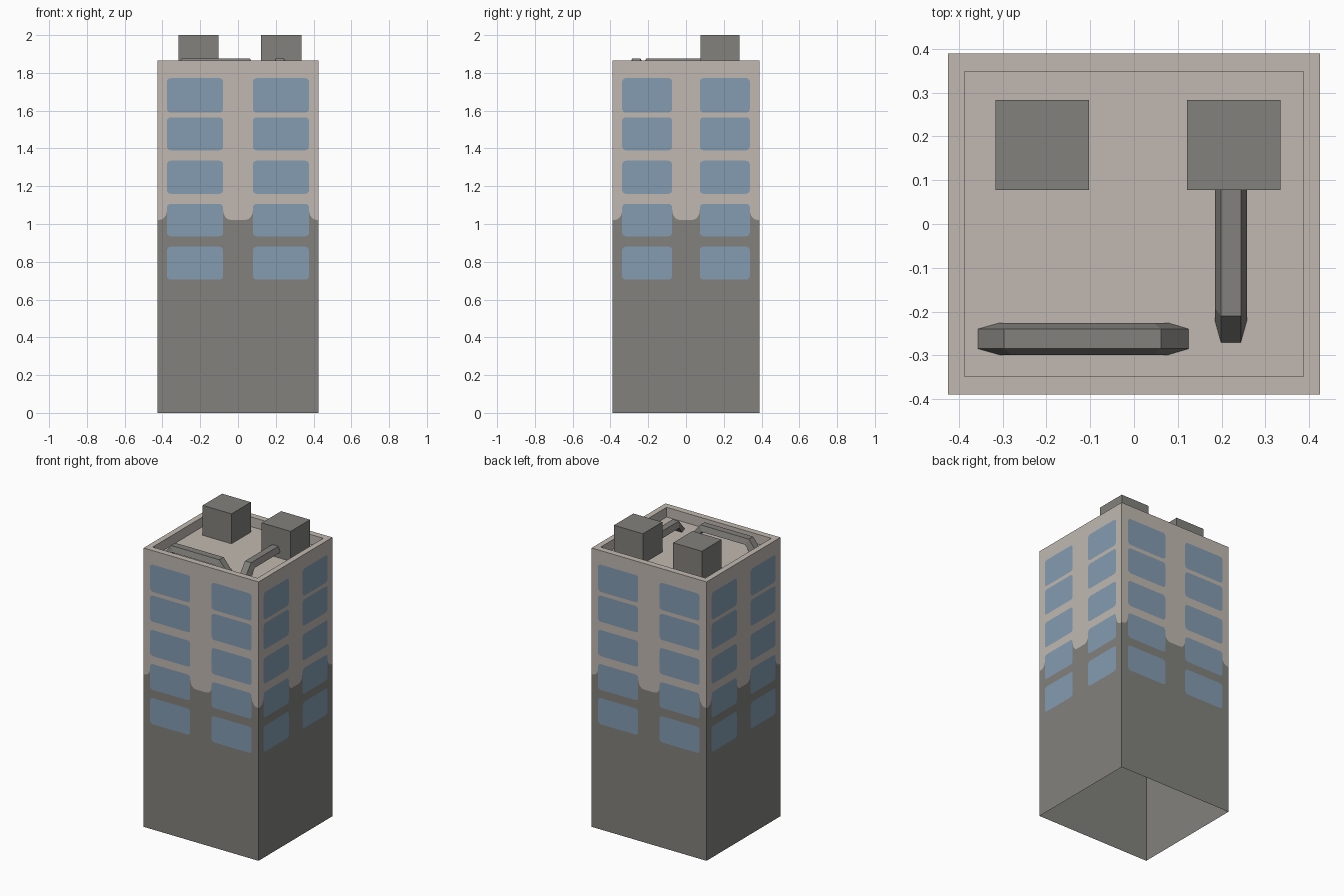
import bpy, math
from mathutils import Vector

if "Cube" in bpy.data.objects:
    bpy.data.objects.remove(bpy.data.objects["Cube"])

TOP, FLOOR = 1.865, 1.80
HX, HY = 0.425, 0.39


def material(name, rgb):
    m = bpy.data.materials.new(name)
    m.diffuse_color = (*rgb, 1)
    m.use_nodes = True
    m.node_tree.nodes["Principled BSDF"].inputs["Base Color"].default_value = m.diffuse_color
    return m


BEIGE = material("beige plaster", (0.533, 0.485, 0.440))
GREY = material("dark grey", (0.223, 0.219, 0.202))
BLUE = material("window blue", (0.231, 0.333, 0.445))


def make(name, verts, faces, mat):
    me = bpy.data.meshes.new(name)
    me.from_pydata(verts, [], faces)
    me.materials.append(mat)
    ob = bpy.data.objects.new(name, me)
    bpy.context.collection.objects.link(ob)
    return ob


def polygons(name, loops, mat):
    """Separate flat polygons joined in one object."""
    verts, faces = [], []
    for loop in loops:
        faces.append(range(len(verts), len(verts) + len(loop)))
        verts += loop
    return make(name, verts, [list(f) for f in faces], mat)


def rounded_rect(u0, u1, z0, z1, r=0.02, n=4):
    pts = []
    for i, (cu, cz) in enumerate([(u1 - r, z1 - r), (u0 + r, z1 - r), (u0 + r, z0 + r), (u1 - r, z0 + r)]):
        for k in range(n + 1):
            a = math.radians(90 * (i + k / n))
            pts.append((cu + r * math.cos(a), cz + r * math.sin(a)))
    return pts


def wave(w, a, b):
    """Paint border: low between windows, curling up to the window sides."""
    lo, hi, r = 1.022, 1.075, 0.038
    arc = [math.radians(90 * k / 5) for k in range(6)]
    half = [(a - r + r * math.sin(t), hi - (hi - lo) * math.cos(t)) for t in arc]
    half += [(b + r - r * math.cos(t), hi - (hi - lo) * math.sin(t)) for t in arc]
    half.append((w, lo))
    return [(-u, z) for u, z in reversed(half)] + half


# Four walls: grey lower part, beige upper part, window plates
ROWS = [(0.705, 0.88), (0.935, 1.107), (1.16, 1.335), (1.39, 1.565), (1.59, 1.772)]
lower, upper, panes = [], [], []
for side in range(4):
    w, d, a, b = (HX, HY, 0.079, 0.376) if side % 2 == 0 else (HY, HX, 0.073, 0.338)
    ang = math.radians(90 * side)
    c, s = round(math.cos(ang)), round(math.sin(ang))

    def place(pts, off=0.0):
        return [(c * u + s * (d + off), s * u - c * (d + off), z) for u, z in pts]

    border = wave(w, a, b)
    lower.append(place([(w, 0)] + border[::-1] + [(-w, 0)])[::-1])
    upper.append(place(border + [(w, TOP), (-w, TOP)]))
    for z0, z1 in ROWS:
        panes.append(place(rounded_rect(a, b, z0, z1), 0.002))
        panes.append(place(rounded_rect(-b, -a, z0, z1), 0.002))
polygons("lower_walls", lower, GREY)
polygons("upper_walls", upper, BEIGE)
polygons("windows", panes, BLUE)


# Parapet rim, inner parapet walls and sunken roof
def ring(x, y, z):
    return [(-x, -y, z), (x, -y, z), (x, y, z), (-x, y, z)]


faces = [[8, 9, 10, 11]]
for k in (0, 4):
    faces += [[k + i, k + (i + 1) % 4, k + 4 + (i + 1) % 4, k + 4 + i] for i in range(4)]
make("roof_and_parapet", ring(HX, HY, TOP) + ring(0.387, 0.348, TOP) + ring(0.387, 0.348, FLOOR),
     faces, BEIGE)


# Rooftop housings
def box(name, x0, x1, y0, y1, z0, z1):
    cx, cy = (x0 + x1) / 2, (y0 + y1) / 2
    v = [(x + cx, y + cy, z) for z in (z0, z1) for x, y, _ in ring((x1 - x0) / 2, (y1 - y0) / 2, 0)]
    f = [[3, 2, 1, 0], [4, 5, 6, 7]] + [[i, (i + 1) % 4, 4 + (i + 1) % 4, 4 + i] for i in range(4)]
    make(name, v, f, GREY)


box("roof_housing_left", -0.316, -0.103, 0.078, 0.283, FLOOR, 2.0)
box("roof_housing_right", 0.121, 0.335, 0.078, 0.283, FLOOR, 2.0)


# Ducts: tapered section swept over a path with legs sloping to the roof
def duct(name, stations, to_world):
    """stations: (outer s, shift of s for the inner edge, outer z, inner z)"""
    verts, faces = [], []
    for s, ds, zo, zi in stations:
        verts += [to_world(s, -0.0225, zo), to_world(s, 0.0225, zo),
                  to_world(s + ds, 0.0365, zi), to_world(s + ds, -0.0365, zi)]
    for k in range(0, len(verts) - 4, 4):
        faces += [[k + i, k + (i + 1) % 4, k + 4 + (i + 1) % 4, k + 4 + i] for i in range(4)]
    n = len(verts)
    faces += [[3, 2, 1, 0], [n - 4, n - 3, n - 2, n - 1]]
    ob = make(name, verts, faces, GREY)
    import bmesh
    bm = bmesh.new()
    bm.from_mesh(ob.data)
    bmesh.ops.recalc_face_normals(bm, faces=bm.faces)
    bm.to_mesh(ob.data)
    bm.free()


H = 1.876
duct("front_duct",
     [(-0.357, 0.05, FLOOR, FLOOR), (-0.297, 0.017, H, H - 0.037),
      (0.062, -0.017, H, H - 0.037), (0.125, -0.047, FLOOR, FLOOR)],
     lambda s, u, z: (s, -0.2625 + u, z))
duct("side_duct",
     [(-0.271, 0.05, FLOOR, FLOOR), (-0.21, 0.017, H, H - 0.037), (0.085, 0, H, H - 0.037)],
     lambda s, u, z: (0.2215 + u, s, z))
